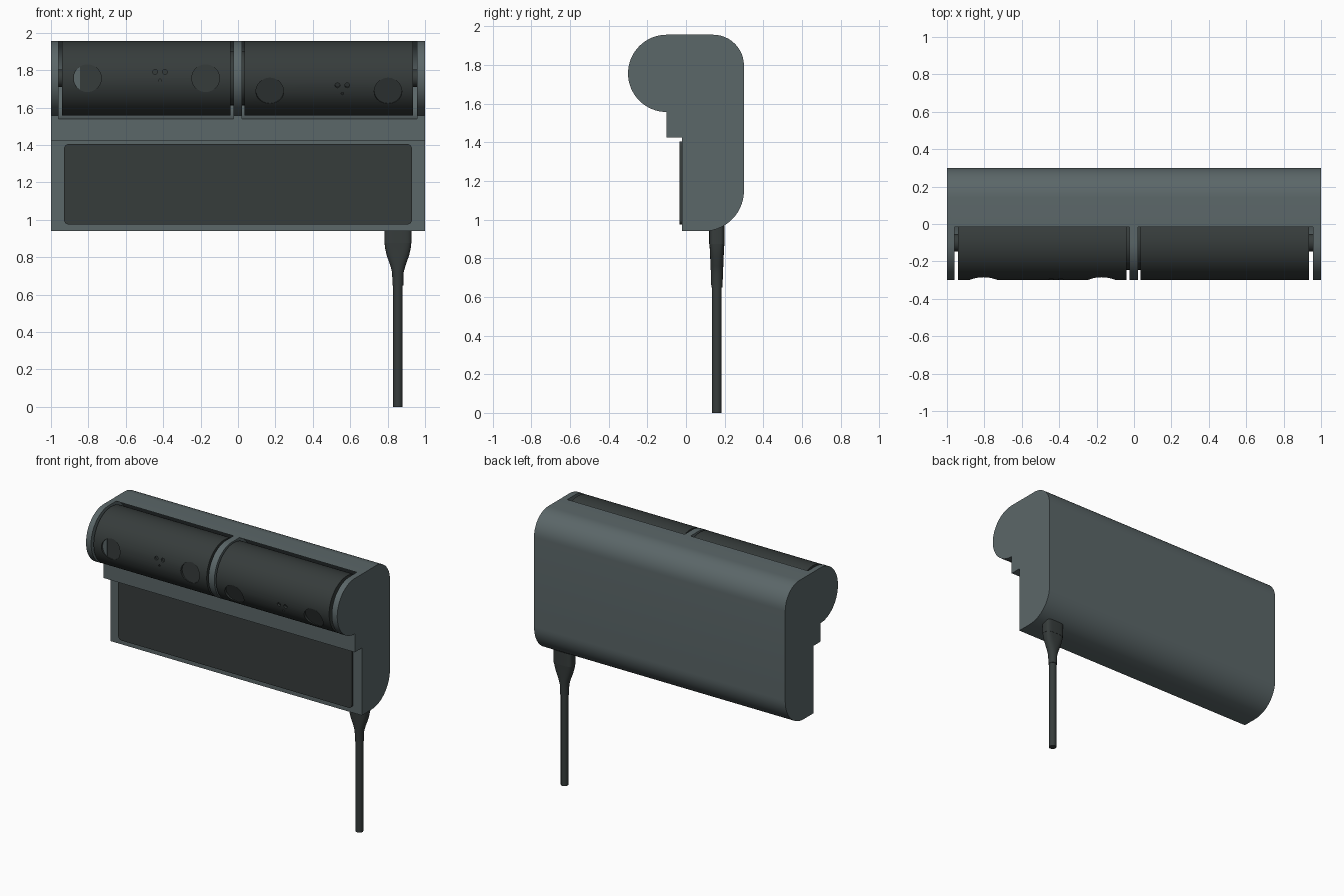
import bpy, bmesh, math
from mathutils import Matrix, Vector

old = bpy.data.objects.get("Cube")
if old:
    bpy.data.objects.remove(old, do_unlink=True)


def material(name, rgb):
    m = bpy.data.materials.new(name)
    m.use_nodes = True
    color = (*rgb, 1)
    m.diffuse_color = color
    m.node_tree.nodes["Principled BSDF"].inputs["Base Color"].default_value = color
    return m


GREY = material("slate grey", (0.105, 0.135, 0.14))
DARK = material("charcoal", (0.037, 0.045, 0.044))


def finish(bm, name, mat):
    bmesh.ops.recalc_face_normals(bm, faces=bm.faces)
    mesh = bpy.data.meshes.new(name)
    bm.to_mesh(mesh)
    bm.free()
    mesh.materials.append(mat)
    obj = bpy.data.objects.new(name, mesh)
    bpy.context.collection.objects.link(obj)
    return obj


def prism(name, points, depth, mat):
    """Extrude a closed outline of 3D points along the vector depth."""
    bm = bmesh.new()
    face = bm.faces.new([bm.verts.new(p) for p in points])
    out = bmesh.ops.extrude_face_region(bm, geom=[face])
    verts = [v for v in out["geom"] if isinstance(v, bmesh.types.BMVert)]
    bmesh.ops.translate(bm, verts=verts, vec=depth)
    return finish(bm, name, mat)


def cylinder(name, axis, center, radius, length, mat, sides=64):
    bm = bmesh.new()
    turn = Vector((0, 0, 1)).rotation_difference(Vector(axis)).to_matrix().to_4x4()
    bmesh.ops.create_cone(bm, cap_ends=True, segments=sides, radius1=radius,
                          radius2=radius, depth=length,
                          matrix=Matrix.Translation(center) @ turn)
    return finish(bm, name, mat)


def loft(name, rings, center, mat, sides=32):
    """Stack superellipse rings given as (z, half x, half y, power)."""
    bm = bmesh.new()
    loops = []
    for z, hx, hy, power in rings:
        loop = []
        for i in range(sides):
            a = math.tau * i / sides
            c, s = math.cos(a), math.sin(a)
            x = math.copysign(abs(c) ** (2 / power), c) * hx
            y = math.copysign(abs(s) ** (2 / power), s) * hy
            loop.append(bm.verts.new((center[0] + x, center[1] + y, z)))
        loops.append(loop)
    for low, high in zip(loops, loops[1:]):
        for i in range(sides):
            j = (i + 1) % sides
            bm.faces.new((low[i], low[j], high[j], high[i]))
    bm.faces.new(loops[0])
    bm.faces.new(loops[-1])
    return finish(bm, name, mat)


def activate(obj):
    bpy.ops.object.select_all(action="DESELECT")
    obj.select_set(True)
    bpy.context.view_layer.objects.active = obj


def cut(obj, cutters):
    activate(obj)
    for c in cutters:
        mod = obj.modifiers.new("cut", "BOOLEAN")
        mod.operation, mod.solver, mod.object = "DIFFERENCE", "EXACT", c
        bpy.ops.object.modifier_apply(modifier=mod.name)
        bpy.data.objects.remove(c, do_unlink=True)


def smooth(obj):
    activate(obj)
    bpy.ops.object.shade_smooth_by_angle(angle=math.radians(30))


def arc(cx, cy, r, start, end, steps):
    return [(cx + r * math.cos(math.radians(start + (end - start) * i / steps)),
             cy + r * math.sin(math.radians(start + (end - start) * i / steps)))
            for i in range(steps + 1)]


AXIS_Y, AXIS_Z = -0.1, 1.757
X = (1, 0, 0)

# Housing: side profile extruded across, with two round pockets
profile = [(-0.02, 0.94), (-0.02, 1.425), (AXIS_Y, 1.425)]
profile += arc(AXIS_Y, AXIS_Z, 0.2, 270, 90, 32)
profile += arc(0.14, 1.797, 0.16, 90, 0, 12)
profile += arc(0.09, 1.15, 0.21, 0, -90, 14)
housing = prism("housing", [(-1, y, z) for y, z in profile], (2, 0, 0), GREY)
pockets = [cylinder("pocket_cutter", X, ((a + b) / 2, AXIS_Y, AXIS_Z), 0.217, b - a, GREY)
           for a, b in ((-0.96, -0.025), (0.022, 0.957))]
cut(housing, pockets)
smooth(housing)

# Front panel with rounded corners
w, h, r = 0.93, 0.215, 0.025
outline = []
for sx, sz, start in ((1, 1, 0), (-1, 1, 90), (-1, -1, 180), (1, -1, 270)):
    outline += arc(sx * (w - r), 1.19 + sz * (h - r), r, start, start + 90, 6)
smooth(prism("front_panel", [(x, -0.034, z) for x, z in outline], (0, 0.02, 0), DARK))

# Rotating barrels, each with two flat round recesses and three small holes
FLOOR = -0.182
for side, cx, tilt in (("right", -0.49, 0), ("left", 0.485, 21)):
    place = Matrix.Translation((cx, AXIS_Y, AXIS_Z)) @ Matrix.Rotation(math.radians(tilt), 4, "X")
    barrel = cylinder(side + "_barrel", X, (0, 0, 0), 0.199, 0.9, DARK, 96)
    holes = []
    for x, z, radius, floor in ((-0.315, 0, 0.074, FLOOR), (0.317, 0, 0.074, FLOOR),
                                (0.047, 0.034, 0.013, -0.185), (0.099, 0.034, 0.013, -0.185),
                                (0.073, -0.012, 0.007, -0.19)):
        holes.append(cylinder("hole_cutter", (0, 1, 0), (x, floor - 0.1, z), radius, 0.2, DARK, 40))
    cut(barrel, holes)
    smooth(barrel)
    barrel.matrix_world = place

    # Pivot discs between the barrel and the housing
    out = -1 if side == "right" else 1
    for name, offset, radius in (("outer_pivot", out * 0.458, 0.047), ("inner_pivot", -out * 0.456, 0.145)):
        pivot = cylinder(f"{side}_{name}", X, (cx + offset, AXIS_Y, AXIS_Z), radius, 0.03, DARK, 48)
        smooth(pivot)

# Light sliver at the edge of the outer recess on the right barrel
sliver = [(x, AXIS_Y + FLOOR - 0.004, z)
          for x, z in arc(-0.805, AXIS_Z, 0.073, 122, 238, 16)]
prism("recess_sliver", sliver, (0, 0.006, 0), GREY)

# Cable with its plug and strain relief
CABLE = (0.855, 0.16)
smooth(loft("cable_plug", [(0.875, 0.073, 0.04, 4), (0.97, 0.073, 0.04, 4)], CABLE, DARK))
smooth(loft("strain_relief", [(0.65, 0.029, 0.029, 2), (0.72, 0.031, 0.031, 2),
                              (0.76, 0.042, 0.033, 2.2), (0.81, 0.06, 0.035, 2.8),
                              (0.85, 0.069, 0.037, 3.4), (0.88, 0.072, 0.039, 4)], CABLE, DARK))
smooth(cylinder("cable", (0, 0, 1), (*CABLE, 0.34), 0.025, 0.68, DARK, 24))
